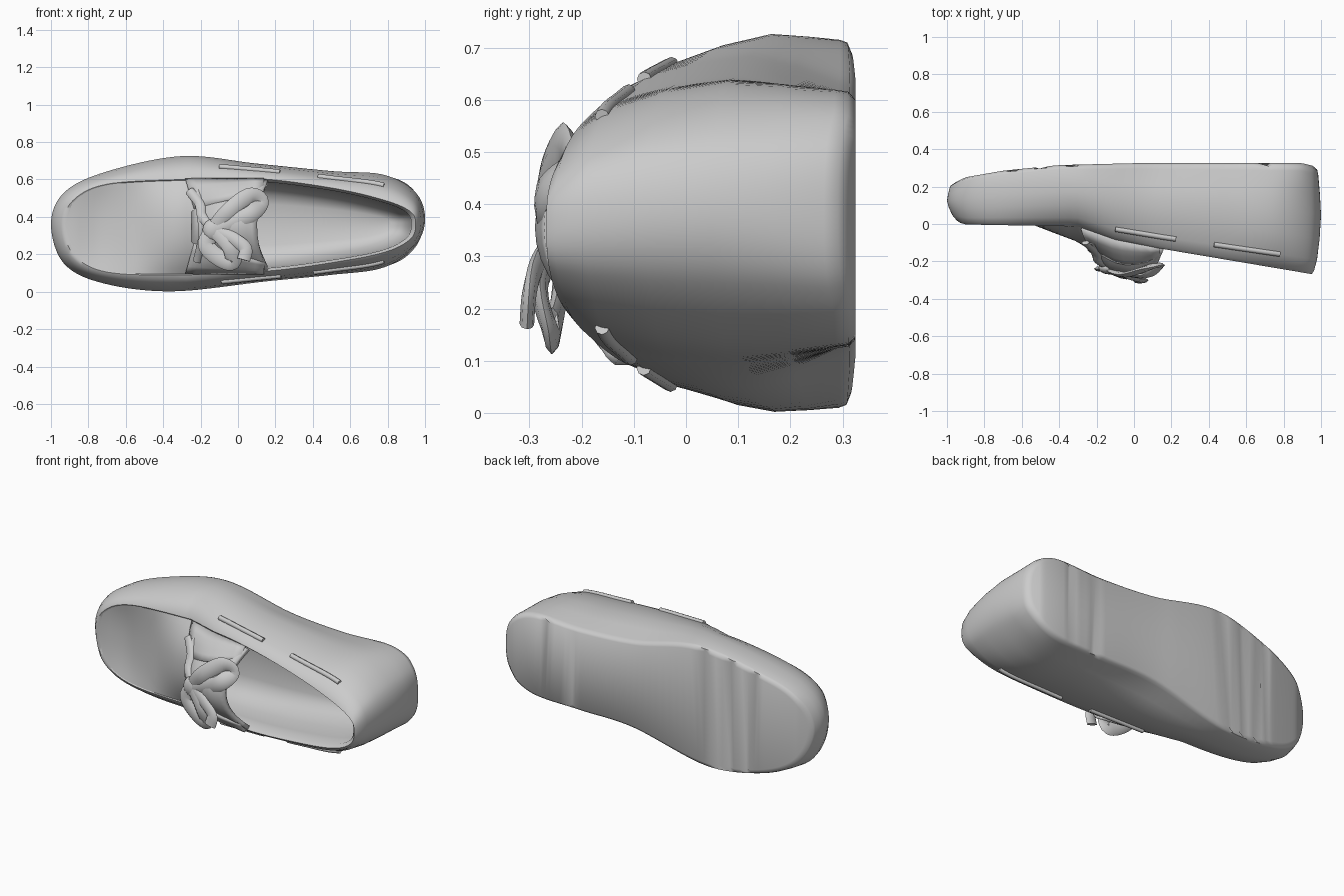
import bpy, bmesh, math
from mathutils import Vector

if "Cube" in bpy.data.objects:
    bpy.data.objects.remove(bpy.data.objects["Cube"])


def lerp(a, b, t):
    return a + (b - a) * t


def table(x, pts):
    """Piecewise-linear lookup."""
    if x <= pts[0][0]:
        return pts[0][1]
    for (a, p), (b, q) in zip(pts, pts[1:]):
        if x <= b:
            return lerp(p, q, (x - a) / (b - a))
    return pts[-1][1]


def spline(a, b, c, d, t):
    return 0.5 * (2 * b + (c - a) * t + (2 * a - 5 * b + 4 * c - d) * t * t
                  + (3 * b - a - 3 * c + d) * t ** 3)


def outline(ctrl, steps=10):
    """Closed smooth outline in (x, z); first point is the toe tip."""
    c = [Vector(p) for p in ctrl]
    n = len(c)
    return [spline(c[i - 1], c[i], c[(i + 1) % n], c[(i + 2) % n], k / steps)
            for i in range(n) for k in range(steps)]


def mix(a, b, t):
    return [p.lerp(q, t) for p, q in zip(a, b)]


def inset(ring, d, dx=None):
    """Shrink a ring towards the long axis of the shoe."""
    dx = d if dx is None else dx
    return [Vector((p.x * (1 - dx), 0.36 + (p.y - 0.36) * (1 - 2.5 * d))) for p in ring]


def finish(name, bm, angle=40):
    bmesh.ops.remove_doubles(bm, verts=bm.verts, dist=0.0005)
    bmesh.ops.recalc_face_normals(bm, faces=bm.faces)
    me = bpy.data.meshes.new(name)
    bm.to_mesh(me)
    bm.free()
    ob = bpy.data.objects.new(name, me)
    bpy.context.collection.objects.link(ob)
    bpy.ops.object.select_all(action='DESELECT')
    ob.select_set(True)
    bpy.context.view_layer.objects.active = ob
    bpy.ops.object.shade_smooth_by_angle(angle=math.radians(angle))
    return ob


def sheet(name, rows, thick=0.0):
    bm = bmesh.new()
    vs = [[bm.verts.new(p) for p in r] for r in rows]
    for r, s in zip(vs, vs[1:]):
        for j in range(len(r) - 1):
            bm.faces.new((r[j], r[j + 1], s[j + 1], s[j]))
    ob = finish(name, bm)
    if thick:
        m = ob.modifiers.new("thickness", 'SOLIDIFY')
        m.thickness, m.offset = thick, 0
    return ob


def strap(name, pts, width, flat=0.5, steps=6):
    """Flattened lace following a smooth path."""
    p = [Vector(q) for q in pts]
    p = [p[0]] + p + [p[-1]]
    path = [spline(*p[i - 1:i + 3], k / steps) for i in range(1, len(p) - 2) for k in range(steps)]
    path.append(p[-1])
    bm = bmesh.new()
    rings = []
    for i, q in enumerate(path):
        tan = (path[min(i + 1, len(path) - 1)] - path[max(i - 1, 0)]).normalized()
        side = tan.cross(Vector((0, 1, 0))).normalized()
        up = side.cross(tan)
        rings.append([bm.verts.new(q + side * width * math.cos(a) + up * width * flat * math.sin(a))
                      for a in [k * math.tau / 8 for k in range(8)]])
    for r, s in zip(rings, rings[1:]):
        for j in range(8):
            bm.faces.new((r[j], r[(j + 1) % 8], s[(j + 1) % 8], s[j]))
    bm.faces.new(rings[0])
    bm.faces.new(rings[-1])
    return finish(name, bm, 60)


# Three key outlines: sole edge, widest girth, collar rim
SOLE = outline([(-.985, .36), (-.91, .53), (-.7, .635), (-.3, .715), (.12, .635), (.48, .61), (.8, .615), (.95, .53),
                (.985, .38), (.95, .24), (.8, .14), (.48, .125), (.12, .115), (-.35, .012), (-.7, .05), (-.91, .16)])
GIRTH = outline([(-1, .36), (-.93, .53), (-.71, .64), (-.3, .725), (.1, .685), (.5, .645), (.78, .625), (.95, .53),
                 (1.0, .39), (.95, .25), (.78, .13), (.5, .09), (.15, .055), (-.35, .002), (-.72, .045), (-.93, .15)])
RIM = outline([(-.93, .36), (-.88, .49), (-.7, .575), (-.3, .6), (.1, .605), (.5, .555), (.78, .49), (.92, .43),
               (.95, .36), (.92, .28), (.78, .21), (.5, .155), (.15, .11), (-.3, .09), (-.7, .105), (-.88, .2)])
SOLE_Y = [(-1, .2), (-.9, .25), (-.7, .285), (-.4, .315), (0, .325), (.9, .325), (1, .30)]
RIM_Y = [(-1, .03), (-.9, 0), (-.3, -.01), (-.1, -.08), (.16, -.13), (.95, -.262)]


def place(ring, t):
    return [Vector((p.x, lerp(table(p.x, RIM_Y), table(p.x, SOLE_Y), t), p.y)) for p in ring]


# Shoe body: stacked rings from the sole up over the collar and down inside
stack = [place(inset(SOLE, .03), 1.0), place(inset(SOLE, .006), .975), place(SOLE, .93),
         place(mix(SOLE, GIRTH, .6), .75), place(GIRTH, .55),
         place(mix(GIRTH, RIM, .15), .33), place(mix(GIRTH, RIM, .42), .13), place(mix(GIRTH, RIM, .75), .02),
         place(RIM, -.01), place(inset(RIM, .025), .03), place(inset(RIM, .028), .2), place(inset(RIM, .04), .4),
         place(inset(RIM, .08, .06), .56), place(inset(RIM, .14, .09), .65), place(inset(RIM, .22, .14), .69)]
# Slanted flex grooves pressed into the tread
for p in stack[0]:
    for c, slope in ((-.62, -.12), (-.5, 0), (-.38, .12), (.62, .35)):
        if abs(p.x - c - slope * (p.z - .36)) < .018:
            p.y -= .018
bm = bmesh.new()
vs = [[bm.verts.new(p) for p in r] for r in stack]
N = len(SOLE)
for r, s in zip(vs, vs[1:]):
    for j in range(N):
        bm.faces.new((r[j], r[(j + 1) % N], s[(j + 1) % N], s[j]))
for r in (vs[0], vs[-1]):
    for i in range(N // 2):
        quad = [r[i], r[i + 1], r[(N - i - 1) % N], r[(N - i) % N]]
        bm.faces.new(list(dict.fromkeys(quad)))
finish("shoe_body", bm, 50)


# Vamp and tongue: panels spanning the rim from side to side
def panel(name, x0, x1, rise, span, count, thick=0.0, bow=0.0, power=2):
    half = N // 2
    hi = sorted(((p.x, p.y) for p in inset(RIM[:half + 1], .008)))
    lo = sorted(((p.x, p.y) for p in inset([RIM[-i % N] for i in range(half + 1)], .008)))
    rows = []
    for i in range(count + 1):
        x = lerp(x0, x1, i / count)
        a, b = table(x, lo), table(x, hi)
        mid, k = (a + b) / 2, table(x, span)
        row = []
        for j in range(17):
            s = j / 8 - 1
            f = 1 - abs(s) ** power
            row.append((x - bow * f * i / count, table(x, RIM_Y) + table(x, rise) * f,
                        mid + s * k * (b - a) / 2))
        rows.append(row)
    return sheet(name, rows, thick)


panel("toe_vamp", -.925, -.16, [(-.92, 0), (-.75, .025), (-.55, .005), (-.4, -.05), (-.26, -.1), (-.16, -.13)],
      [(-1, 1)], 20, power=2.2)
panel("tongue", -.24, .16, [(-.24, -.1), (-.1, -.16), (.05, -.17), (.16, -.13)],
      [(-.24, .75), (0, .88), (.16, .97)], 12, .025, .06)

# Lace flaps either side of the throat, hugging the tongue
for name, sgn, edge in (("upper_lace_flap", 1, .6), ("lower_lace_flap", -1, .1)):
    rows = []
    for i in range(9):
        t = i / 8
        x = lerp(-.28, .14, t)
        w = .16 - .1 * t
        h = .1 + .05 * math.sin(t * math.pi) - .06 * t
        rows.append([(x + .05 * (1 - t) * j / 4, table(x, RIM_Y) - .005 - h * (j / 4) ** .7, edge - sgn * w * j / 4)
                     for j in range(5)])
    sheet(name, rows, .02)

# Bow: knot, broad flat loops and loose ends
bpy.ops.mesh.primitive_uv_sphere_add(segments=12, ring_count=8, radius=1, location=(-.13, -.235, .33))
knot = bpy.context.object
knot.name = "bow_knot"
knot.scale = (.06, .035, .06)
bpy.ops.object.shade_smooth()
strap("upper_bow_loop", [(-.13, -.24, .33), (-.05, -.27, .43), (.06, -.24, .51), (.12, -.22, .48),
                         (.06, -.275, .41), (-.12, -.25, .33)], .045, .35)
strap("lower_bow_loop", [(-.13, -.24, .33), (-.17, -.24, .25), (-.1, -.25, .18), (-.03, -.26, .16),
                         (-.04, -.28, .24), (-.12, -.25, .33)], .045, .35)
strap("long_lace_end", [(-.12, -.25, .33), (-.02, -.285, .28), (.04, -.3, .23), (.03, -.305, .17)], .035, .4)
strap("short_lace_end", [(-.13, -.24, .33), (-.19, -.2, .4), (-.2, -.16, .46), (-.26, -.1, .54)], .025)
strap("cross_lace", [(-.22, -.1, .54), (-.2, -.18, .42), (-.19, -.19, .3), (-.22, -.11, .16)], .022)

# Side lace segments threaded round the collar, half sunk into the upper
trim = place(mix(GIRTH, RIM, .42), .13)
for name, x0, x1 in (("front", -.13, .23), ("rear", .4, .78)):
    for side, idx in (("upper", range(N // 2)), ("lower", range(N // 2, N))):
        pts = [trim[i] for i in idx if x0 <= trim[i].x <= x1]
        strap(f"{side}_{name}_side_lace", pts, .014, 1, 1)
